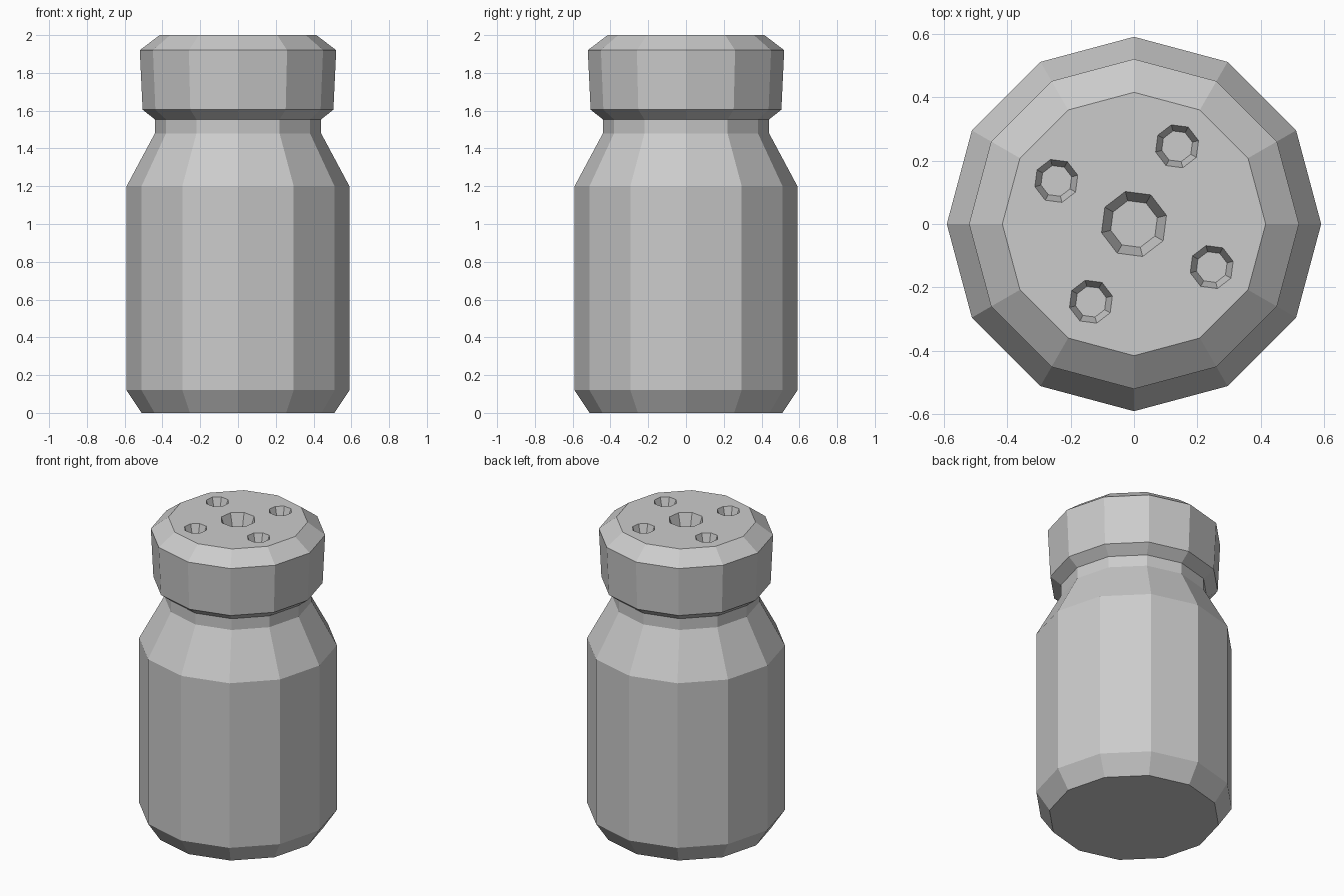
import bpy, bmesh
from math import cos, sin, radians
from mathutils import Vector

cube = bpy.data.objects.get("Cube")
if cube:
    bpy.data.objects.remove(cube, do_unlink=True)

grey = bpy.data.materials.new("plain grey")
grey.use_nodes = True
grey.diffuse_color = (0.6, 0.6, 0.6, 1)
grey.node_tree.nodes["Principled BSDF"].inputs["Base Color"].default_value = (0.6, 0.6, 0.6, 1)


def add_lathe(bm, profile, sides, centre=(0, 0), turn=0):
    """Closed faceted solid of revolution from (radius, height) pairs, bottom to top."""
    rings = []
    for r, z in profile:
        angles = [radians(turn + 360 * i / sides) for i in range(sides)]
        rings.append([bm.verts.new((centre[0] + r * cos(a), centre[1] + r * sin(a), z))
                      for a in angles])
    for low, high in zip(rings, rings[1:]):
        for i in range(sides):
            j = (i + 1) % sides
            bm.faces.new((low[i], low[j], high[j], high[i]))
    bm.faces.new(rings[0][::-1])
    bm.faces.new(rings[-1])


def make_object(name, bm):
    mesh = bpy.data.meshes.new(name)
    bm.to_mesh(mesh)
    bm.free()
    mesh.materials.append(grey)
    obj = bpy.data.objects.new(name, mesh)
    bpy.context.collection.objects.link(obj)
    return obj


# Jar body with chamfered foot, sloping shoulder and short neck
bm = bmesh.new()
add_lathe(bm, [(0.51, 0), (0.59, 0.12), (0.59, 1.2), (0.44, 1.48), (0.44, 1.56)], 12)
make_object("jar_body", bm)

# Cap with chamfered rims
bm = bmesh.new()
add_lathe(bm, [(0.435, 1.55), (0.505, 1.605), (0.52, 1.92), (0.415, 2.0)], 12)
cap = make_object("cap", bm)

# Tapered eight-sided pits: a large centre one and four around it
bm = bmesh.new()


def add_pit(centre, rim, floor, depth):
    above = 0.05
    wide = rim + (rim - floor) * above / depth
    add_lathe(bm, [(floor, 2 - depth), (wide, 2 + above)], 8, centre, 15)


add_pit((0, 0), 0.106, 0.076, 0.09)
for quarter in range(4):
    a = radians(90 * quarter + 61)
    add_pit(Vector((cos(a), sin(a))) * 0.28, 0.07, 0.05, 0.06)
cutter = make_object("pit_cutter", bm)
cutter.hide_render = True

# Cut the pits into the cap and discard the cutter
cut = cap.modifiers.new("pits", 'BOOLEAN')
cut.operation = 'DIFFERENCE'
cut.solver = 'EXACT'
cut.object = cutter
bpy.context.view_layer.update()
graph = bpy.context.evaluated_depsgraph_get()
cut_mesh = bpy.data.meshes.new_from_object(cap.evaluated_get(graph))
cap.modifiers.clear()
cap.data = cut_mesh
bpy.data.objects.remove(cutter, do_unlink=True)
